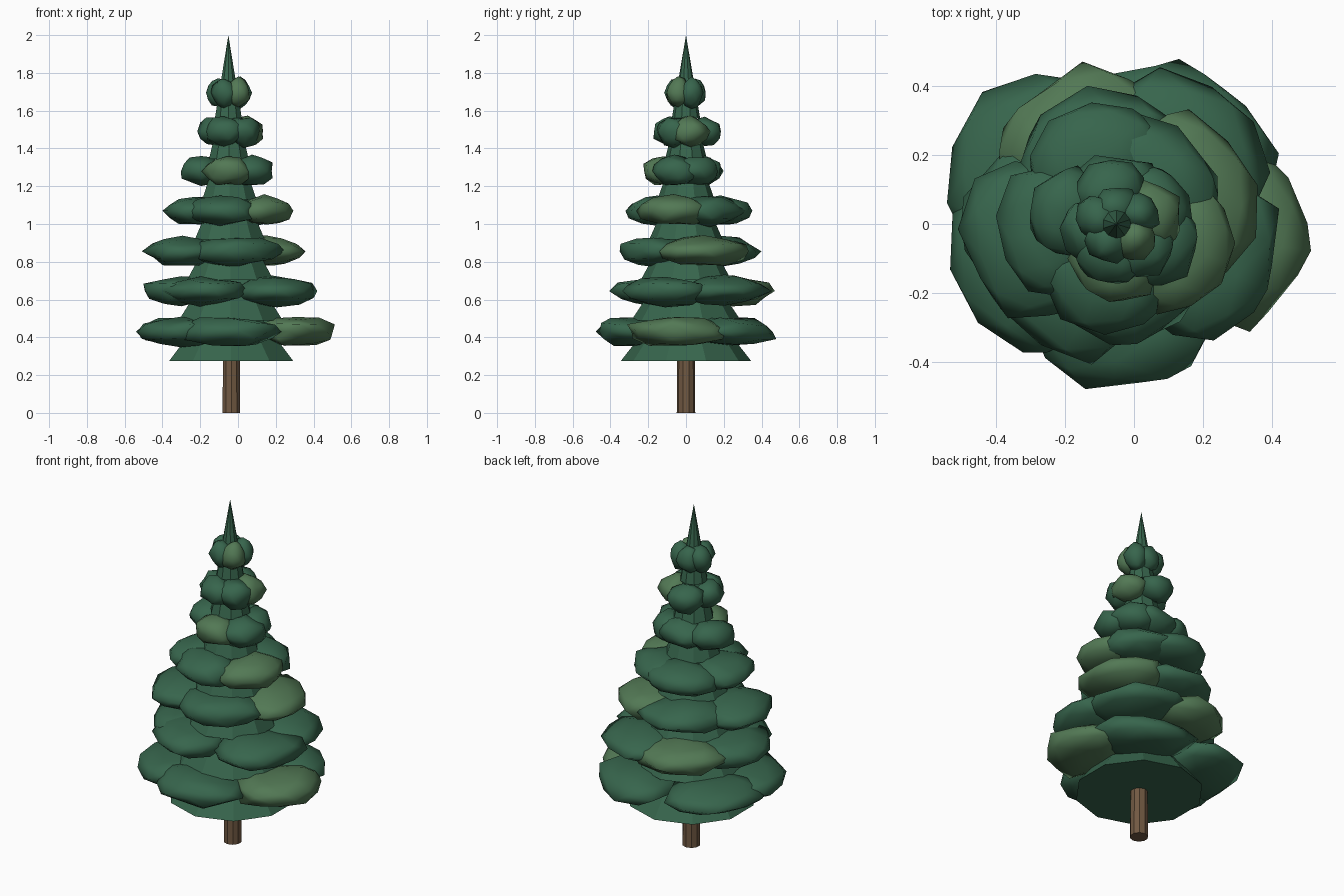
import bpy, bmesh, math, random
from mathutils import Matrix, Vector

if "Cube" in bpy.data.objects:
    bpy.data.objects.remove(bpy.data.objects["Cube"])

random.seed(11)
AX = -0.04  # tree axis in x


def material(name, rgb):
    m = bpy.data.materials.new(name)
    m.diffuse_color = (*rgb, 1)
    m.use_nodes = True
    m.node_tree.nodes["Principled BSDF"].inputs["Base Color"].default_value = m.diffuse_color
    return m


DARK = material("dark_green", (0.038, 0.13, 0.073))
LIGHT = material("light_green", (0.085, 0.19, 0.09))
BARK = material("bark", (0.165, 0.1, 0.055))


def finish(bm, name, mat, smooth=False):
    me = bpy.data.meshes.new(name)
    bm.to_mesh(me)
    bm.free()
    me.materials.append(mat)
    for p in me.polygons:
        p.use_smooth = smooth
    ob = bpy.data.objects.new(name, me)
    bpy.context.collection.objects.link(ob)
    return ob


def cone(name, x, z0, z1, r0, r1, sides, mat):
    bm = bmesh.new()
    bmesh.ops.create_cone(bm, cap_ends=True, segments=sides, radius1=r0, radius2=r1,
                          depth=z1 - z0, matrix=Matrix.Translation((x, 0, (z0 + z1) / 2)))
    finish(bm, name, mat)


def clump(name, angle, reach, half_r, half_t, z, half_z, mat):
    # jittered low-poly ellipsoid, wide around the tree and flat in height
    bm = bmesh.new()
    bmesh.ops.create_icosphere(bm, subdivisions=2, radius=1)
    for v in bm.verts:
        v.co *= random.uniform(0.87, 1.13)
        v.co = Vector((v.co.x * half_r, v.co.y * half_t, v.co.z * half_z))
    a = math.radians(angle)
    bm.transform(Matrix.Translation((AX, 0, z)) @ Matrix.Rotation(a, 4, 'Z')
                 @ Matrix.Translation((reach - half_r, 0, 0)))
    finish(bm, name, mat, smooth=True)


# trunk
cone("trunk", -0.035, 0, 0.3, 0.049, 0.047, 10, BARK)

# stacked cones forming the inner foliage
for i, r in enumerate((0.345, 0.29, 0.24, 0.195, 0.15, 0.11, 0.075)):
    z = 0.275 + 0.214 * i
    cone(f"foliage_cone_{i + 1}", -0.036 - 0.0025 * i, z, z + 0.441, r, 0, 10, DARK)

# rings of branch clumps: z, radial half, tangent half, (angle, reach) pairs, light one
TIERS = [
    (0.430, 0.21, 0.27, ((-92, 0.49), (-8, 0.56), (52, 0.52), (146, 0.53), (205, 0.50)), 1),
    (0.645, 0.20, 0.25, ((-24, 0.47), (47, 0.48), (113, 0.47), (180, 0.46), (226, 0.42)), 2),
    (0.855, 0.19, 0.24, ((-82, 0.35), (27, 0.40), (115, 0.39), (192, 0.45)), 1),
    (1.070, 0.15, 0.20, ((-110, 0.31), (-20, 0.34), (48, 0.32), (114, 0.35), (187, 0.35)), 1),
    (1.280, 0.11, 0.13, ((-98, 0.23), (-28, 0.24), (33, 0.22), (98, 0.20), (166, 0.27)), 0),
    (1.490, 0.085, 0.10, ((-112, 0.18), (-42, 0.18), (14, 0.18), (108, 0.19), (195, 0.17)), 2),
    (1.695, 0.06, 0.065, ((-45, 0.12), (30, 0.12), (105, 0.11), (165, 0.13), (235, 0.12)), 0),
]
for t, (z, hr, ht, spots, light) in enumerate(TIERS):
    for k, (a, reach) in enumerate(spots):
        clump(f"branch_clump_{t + 1}_{k + 1}", a, reach, hr, ht, z, 0.078,
              LIGHT if k == light else DARK)
